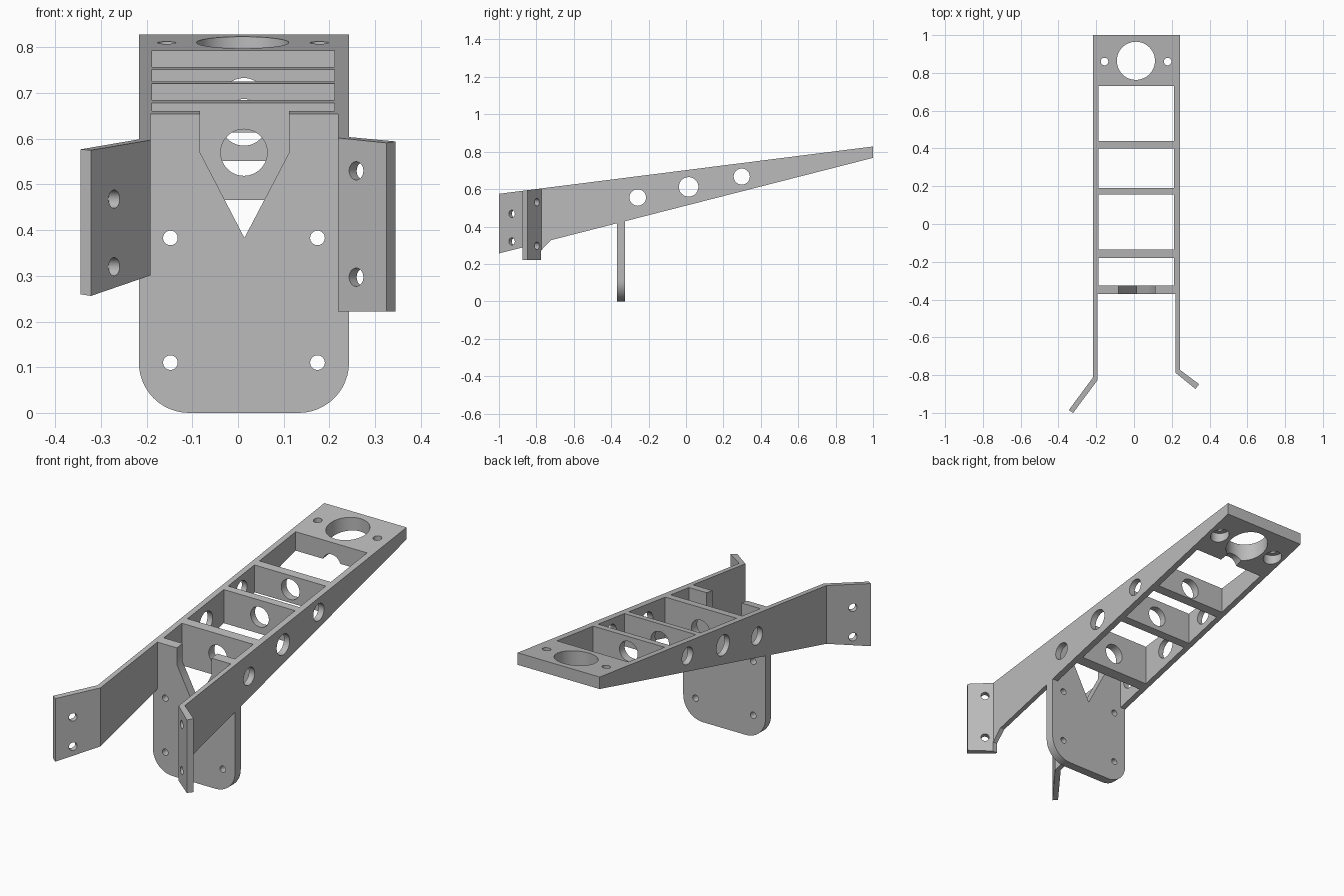
import bpy, bmesh, math
from mathutils import Vector, Matrix

cube = bpy.data.objects.get("Cube")
if cube:
    bpy.data.objects.remove(cube, do_unlink=True)

grey = bpy.data.materials.new("plain grey")
grey.use_nodes = True
colour = (0.5, 0.5, 0.5, 1)
grey.diffuse_color = colour
grey.node_tree.nodes["Principled BSDF"].inputs["Base Color"].default_value = colour


def prism(name, points, axis, low, high):
    """Extrude a 2D outline along the named axis."""
    place = {"x": lambda a, b: (low, a, b),
             "y": lambda a, b: (a, low, b),
             "z": lambda a, b: (a, b, low)}[axis]
    offset = Vector([(high - low) * (axis == k) for k in "xyz"])
    bm = bmesh.new()
    face = bm.faces.new([bm.verts.new(place(a, b)) for a, b in points])
    moved = bmesh.ops.extrude_face_region(bm, geom=[face])["geom"]
    bmesh.ops.translate(bm, vec=offset,
                        verts=[v for v in moved if isinstance(v, bmesh.types.BMVert)])
    bmesh.ops.recalc_face_normals(bm, faces=bm.faces)
    return finish(name, bm)


def finish(name, bm):
    mesh = bpy.data.meshes.new(name)
    bm.to_mesh(mesh)
    bm.free()
    mesh.materials.append(grey)
    ob = bpy.data.objects.new(name, mesh)
    bpy.context.collection.objects.link(ob)
    return ob


def box(name, x0, x1, y0, y1, z0, z1):
    return prism(name, [(x0, y0), (x1, y0), (x1, y1), (x0, y1)], "z", z0, z1)


def rod(centre, direction, radius, length):
    bm = bmesh.new()
    turn = Vector(direction).to_track_quat("Z", "Y").to_matrix().to_4x4()
    bmesh.ops.create_cone(bm, cap_ends=True, segments=48, radius1=radius, radius2=radius,
                          depth=length, matrix=Matrix.Translation(centre) @ turn)
    return finish("hole_cutter", bm)


def combine(target, tool, operation="DIFFERENCE"):
    mod = target.modifiers.new("combine", "BOOLEAN")
    mod.operation, mod.solver, mod.object = operation, "EXACT", tool
    bpy.context.view_layer.objects.active = target
    bpy.ops.object.modifier_apply(modifier=mod.name)
    bpy.data.objects.remove(tool, do_unlink=True)


def top(y):
    return 0.575 + 0.1265 * (y + 1)


def bottom(y):
    return 0.256 + 0.2556 * (y + 1)


MID = 0.013
X0, X1 = -0.217, 0.243          # outer faces of the rails
IN0, IN1 = -0.188, 0.211        # inner faces beside the ribs
PLATE0, PLATE1 = -0.37, -0.325  # front and back of the hanging plate

# Plan outline: two rails with splayed mounting flanges
frame = prism("bracket_frame", [
    (X0, 1), (X0, -0.812), (-0.345, -0.985), (-0.322, -1), (-0.192, -0.825),
    (-0.192, PLATE0), (0.219, PLATE0), (0.219, -0.787), (0.325, -0.873),
    (0.345, -0.848), (X1, -0.772), (X1, 1)], "z", 0.1, 1)

# Tapered side profile, with a deeper foot under the left flange
profile = prism("side_profile", [
    (-1.1, top(-1.1)), (1.1, top(1.1)), (1.1, bottom(1.1)), (-1.1, bottom(-1.1))],
    "x", -0.5, 0.5)
foot = prism("flange_foot", [
    (-0.95, 0.45), (-0.6, 0.45), (-0.72, bottom(-0.72)), (-0.774, 0.273),
    (-0.774, 0.222), (-0.95, 0.222)], "x", 0.1, 0.4)
combine(profile, foot, "UNION")
combine(frame, profile, "INTERSECT")

# Pockets that leave the cross ribs
for y0, y1 in [(PLATE1, -0.18), (-0.135, 0.155), (0.19, 0.4), (0.44, 0.73)]:
    combine(frame, box("pocket_cutter", IN0, IN1, y0, y1, 0, 1.2))

# Hanging plate with rounded lower corners
r = 0.11
outline = [(X0, 0.5)]
for cx, start in [(X0 + r, 180), (X1 - r, 270)]:
    for i in range(13):
        a = math.radians(start + i * 7.5)
        outline.append((cx + r * math.cos(a), r + r * math.sin(a)))
outline.append((X1, 0.5))
combine(frame, prism("hanging_plate", outline, "y", PLATE0, PLATE1), "UNION")

# Pointed notch in the plate
combine(frame, prism("notch_cutter", [
    (-0.083, 0.9), (-0.083, 0.57), (MID + 0.001, 0.383), (0.112, 0.57), (0.112, 0.9)],
    "y", PLATE0 - 0.05, PLATE1 + 0.05))

# Plate screw holes
for x in (MID - 0.161, MID + 0.161):
    for z in (0.11, 0.383):
        combine(frame, rod((x, -0.35, z), (0, 1, 0), 0.016, 0.2))

# Round holes through the ribs; the last also grooves the end block
for y0, y1, z in [(-0.22, -0.1, 0.57), (0.12, 0.22, 0.636), (0.37, 0.87, 0.682)]:
    combine(frame, rod((MID, (y0 + y1) / 2, z), (0, 1, 0), 0.051, y1 - y0))

# Round holes through both rails
for y, z, radius in [(-0.258, 0.555, 0.044), (0.014, 0.612, 0.052), (0.298, 0.667, 0.043)]:
    combine(frame, rod((MID, y, z), (1, 0, 0), radius, 0.6))

# Flange screw holes, square to each flange
for x, y, direction, heights in [(-0.28, -0.925, (0.807, -0.59, 0), (0.468, 0.32)),
                                 (0.268, -0.807, (0.6, 0.8, 0), (0.53, 0.297))]:
    for z in heights:
        combine(frame, rod((x, y, z), direction, 0.02, 0.09))

# End block: large bore and two counterbored screw holes
combine(frame, rod((0.01, 0.864, 0.8), (0, 0, 1), 0.101, 0.4))
for x in (MID - 0.169, MID + 0.165):
    combine(frame, rod((x, 0.86, 0.8), (0, 0, 1), 0.02, 0.4))
    combine(frame, rod((x, 0.86, 0.67), (0, 0, 1), 0.045, 0.2))

# Smooth the bores and rounded corners, keep edges sharp
bpy.ops.object.select_all(action="DESELECT")
frame.select_set(True)
bpy.context.view_layer.objects.active = frame
bpy.ops.object.shade_smooth_by_angle(angle=math.radians(30))
